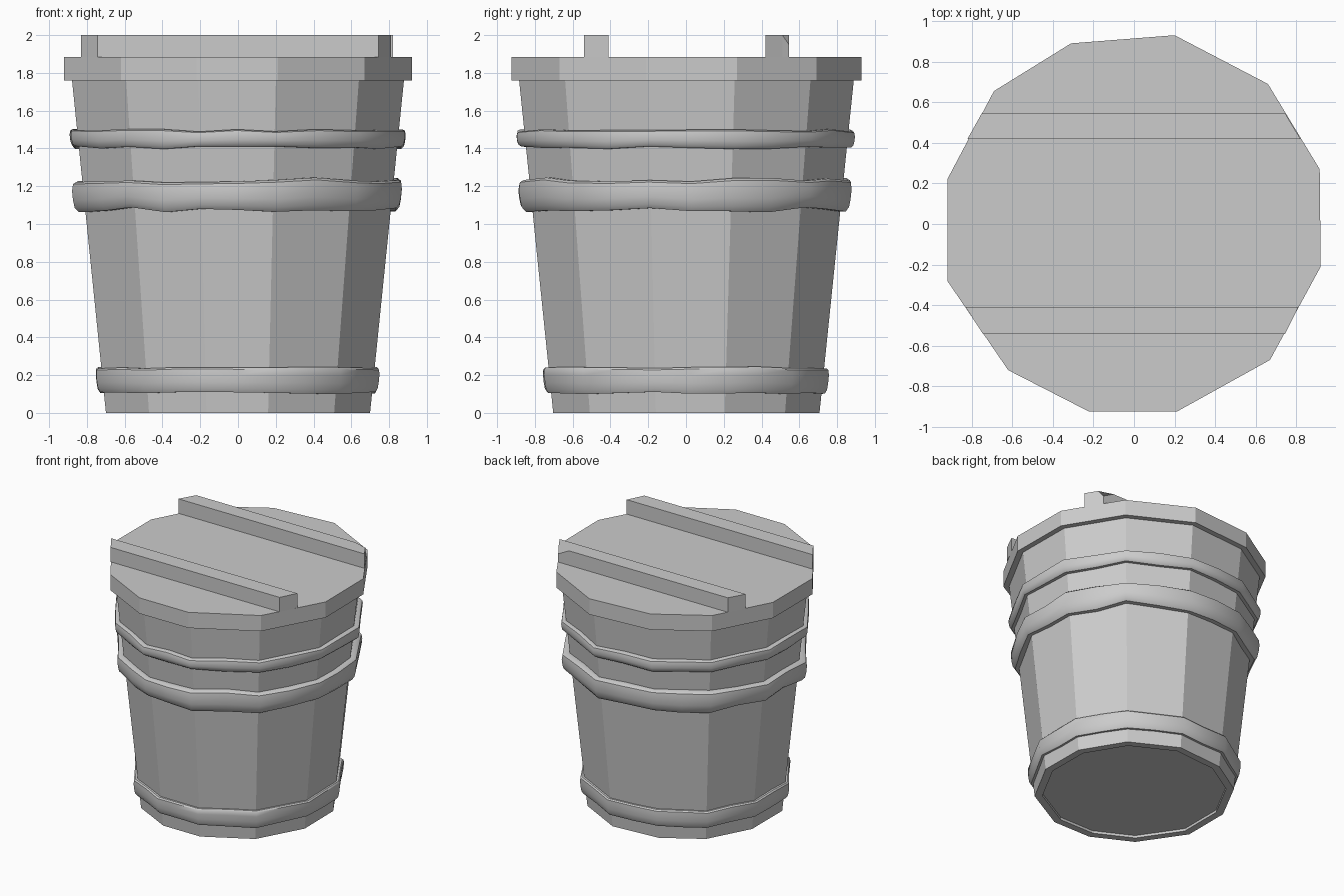
import bpy, bmesh, random
from mathutils import Vector

if "Cube" in bpy.data.objects:
    bpy.data.objects.remove(bpy.data.objects["Cube"])

random.seed(4)

# Hand-cut twelve-sided outline shared by lid, body and hoops
OUTLINE = [Vector(p) for p in (
    (0.2, 0.93), (-0.31, 0.89), (-0.69, 0.655), (-0.92, 0.22),
    (-0.92, -0.28), (-0.62, -0.72), (-0.22, -0.925), (0.21, -0.925),
    (0.67, -0.67), (0.92, -0.21), (0.915, 0.27), (0.66, 0.69))]


def taper(z):
    return 0.76 + 0.195 * z / 1.76


def loft(name, rings, closed=False):
    """Skin equal-length rings of 3D points; cap the ends or join last to first."""
    bm = bmesh.new()
    vs = [[bm.verts.new(p) for p in ring] for ring in rings]
    pairs = list(zip(vs, vs[1:])) + ([(vs[-1], vs[0])] if closed else [])
    n = len(vs[0])
    for a, b in pairs:
        for i in range(n):
            j = (i + 1) % n
            bm.faces.new((a[i], a[j], b[j], b[i]))
    if not closed:
        bm.faces.new(vs[0][::-1])
        bm.faces.new(vs[-1])
    bmesh.ops.recalc_face_normals(bm, faces=bm.faces)
    mesh = bpy.data.meshes.new(name)
    bm.to_mesh(mesh)
    bm.free()
    ob = bpy.data.objects.new(name, mesh)
    bpy.context.collection.objects.link(ob)
    return ob


def scaled(s, z):
    return [(p.x * s, p.y * s, z) for p in OUTLINE]


# Tapered body with a shallow recess in the underside, and the lid
loft("bucket_body", [scaled(0.70, 0.02), scaled(0.70, 0), scaled(0.76, 0), scaled(0.955, 1.76)])
loft("lid", [scaled(1, 1.76), scaled(1, 1.885)])


# Uneven rounded hoops
def hoop(name, z0, z1, bulge, wobble):
    pts = []
    for i, p in enumerate(OUTLINE):
        pts += [p, (p + OUTLINE[(i + 1) % 12]) / 2]
    profile = ((-0.02, 0), (0.6, 0), (0.92, 0.15), (1, 0.4),
               (1, 0.7), (0.85, 0.93), (0.5, 1), (-0.02, 1))
    rings = [[] for _ in profile]
    for p in pts:
        lo = z0 + random.uniform(-wobble, wobble)
        hi = z1 + random.uniform(-wobble, wobble)
        b = bulge * random.uniform(0.85, 1.15)
        for ring, (out, t) in zip(rings, profile):
            z = lo + (hi - lo) * t
            s = taper(z) + out * b / 0.92
            ring.append((p.x * s, p.y * s, z))
    ob = loft(name, rings, closed=True)
    bpy.ops.object.select_all(action='DESELECT')
    ob.select_set(True)
    bpy.context.view_layer.objects.active = ob
    bpy.ops.object.shade_smooth_by_angle(angle=0.7)


hoop("bottom_hoop", 0.105, 0.24, 0.03, 0.006)
hoop("middle_hoop", 1.075, 1.232, 0.055, 0.014)
hoop("top_hoop", 1.405, 1.495, 0.04, 0.008)


# Lid battens, cut flush with the lid edge
def batten(name, corners):
    return loft(name, [[(x, y, z) for x, y in corners] for z in (1.885, 2.0)])


batten("front_batten", [(-0.83, -0.41), (-0.745, -0.54), (0.745, -0.54), (0.81, -0.41)])
back = batten("back_batten", [(-0.82, 0.42), (0.82, 0.42), (0.765, 0.51), (0.745, 0.545),
                              (0.65, 0.545), (-0.75, 0.545)])
# Chipped rear corner on the back batten
for v in back.data.vertices:
    if v.co.z > 1.95 and v.co.x > 0.7 and v.co.y > 0.54:
        v.co.z = 1.95
